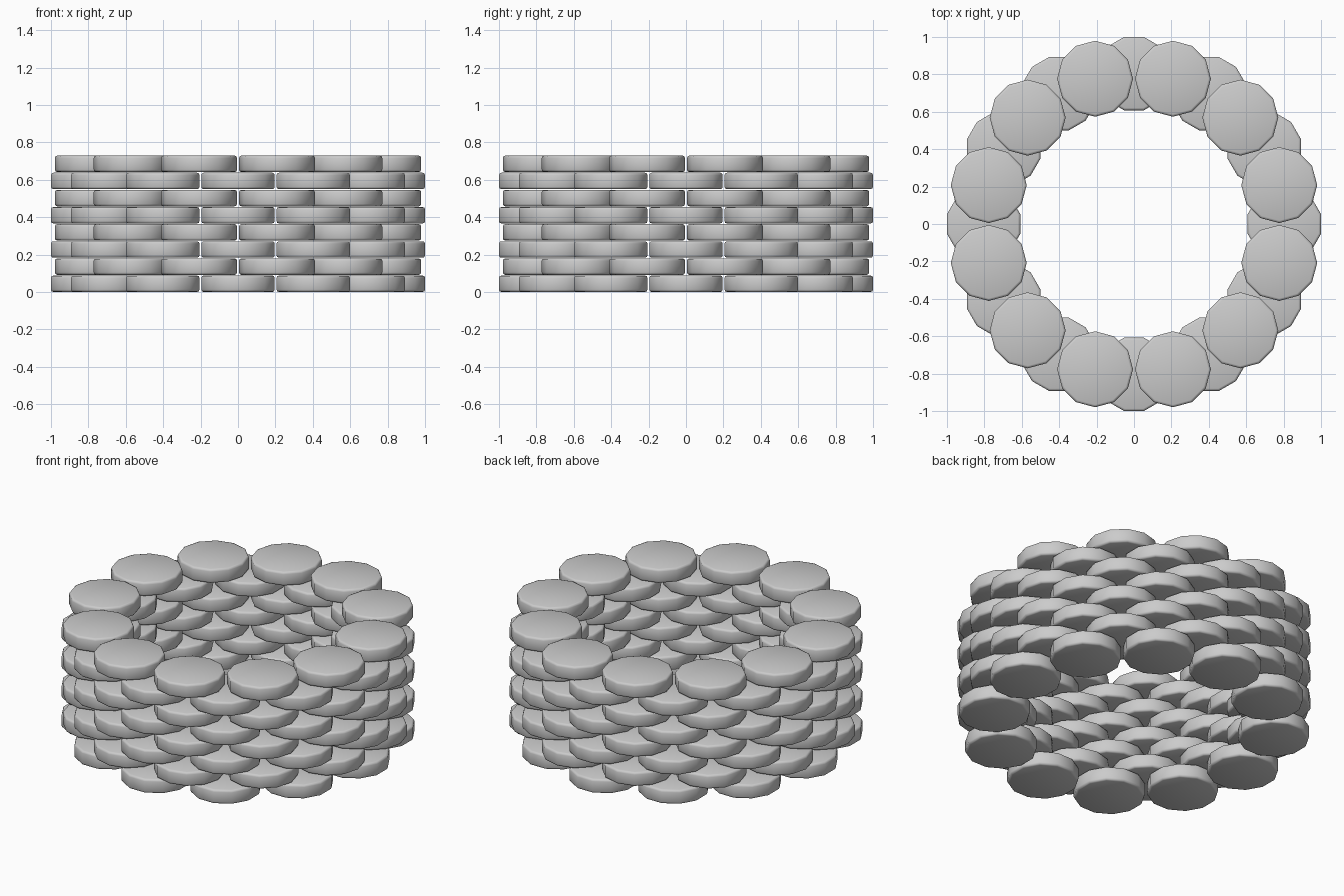
import bpy
from math import pi, cos, sin

if "Cube" in bpy.data.objects:
    bpy.data.objects.remove(bpy.data.objects["Cube"])

LAYERS, COUNT, SIDES = 8, 12, 12
RING, RADIUS = 0.804, 0.203
THICK, PITCH = 0.088, 0.0916


def stone(layer, index):
    """One twelve-sided rounded disc, a flat side turned outward."""
    angle = (index + 0.5 * (layer % 2)) * 2 * pi / COUNT
    bpy.ops.mesh.primitive_cylinder_add(
        vertices=SIDES, radius=RADIUS, depth=THICK,
        location=(RING * cos(angle), RING * sin(angle), THICK / 2 + layer * PITCH),
        rotation=(0, 0, angle + pi / SIDES))
    ob = bpy.context.object
    ob.name = f"stone_layer{layer + 1}_{index + 1}"
    ob.data.polygons.foreach_set("use_smooth", [True] * len(ob.data.polygons))
    # Soften the top and bottom rims only
    bevel = ob.modifiers.new("rim", 'BEVEL')
    bevel.width = 0.013
    bevel.segments = 2
    bevel.limit_method = 'ANGLE'
    bevel.angle_limit = pi / 4


# Circular wall: staggered courses of discs
for layer in range(LAYERS):
    for index in range(COUNT):
        stone(layer, index)
